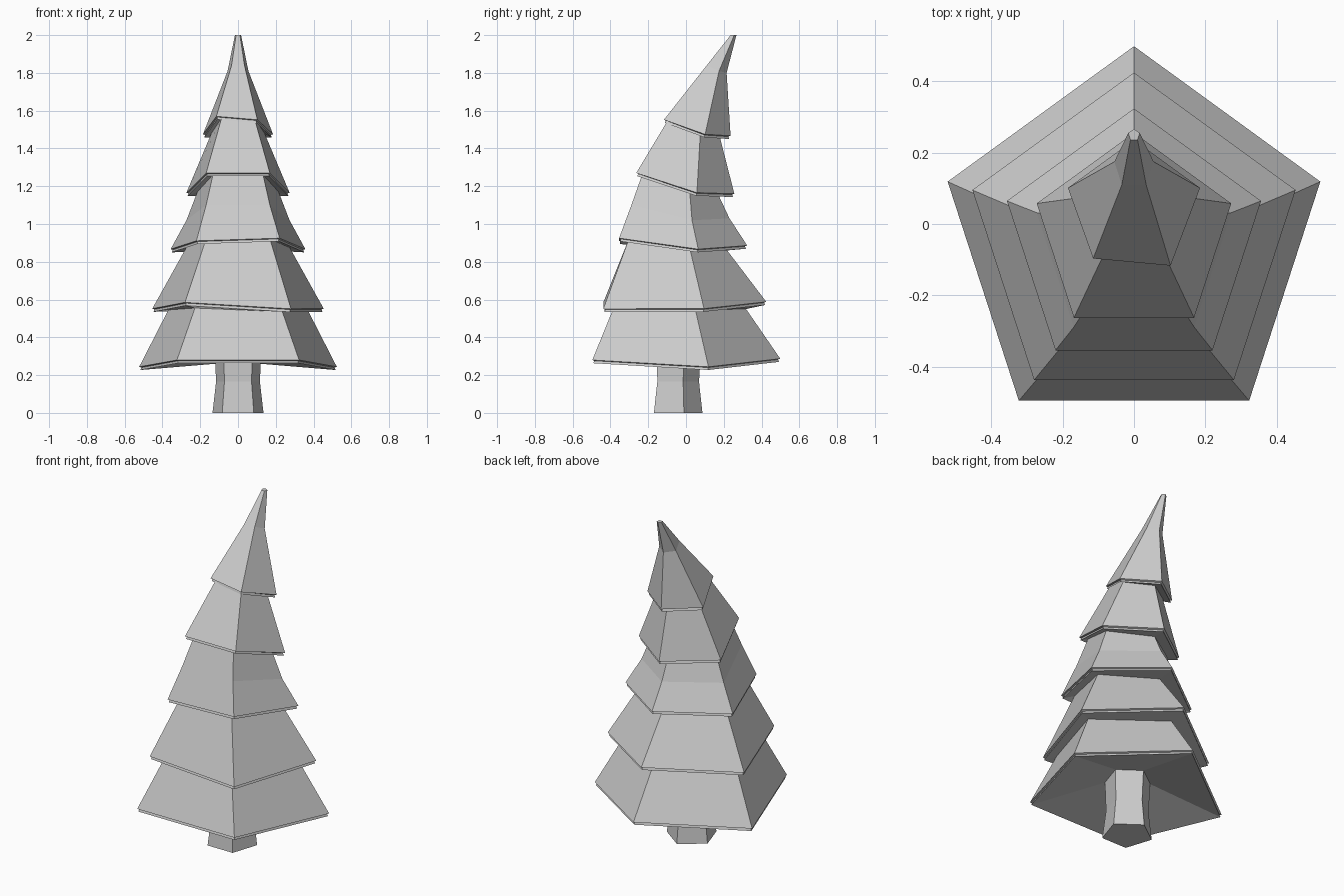
import bpy, bmesh
from math import sin, cos, radians

if "Cube" in bpy.data.objects:
    bpy.data.objects.remove(bpy.data.objects["Cube"])

ANGLES = [90, 162, 234, 306, 18]  # back, left, front left, front right, right


def ring(r, cy, front, side, back, front_l=None, shift=0):
    """Five-sided ring whose corners can sit at different heights."""
    fl = front if front_l is None else front_l
    zs = [back, side, fl, front, side]
    pts = [(r * cos(radians(a)), cy + r * sin(radians(a)), z)
           for a, z in zip(ANGLES, zs)]
    # slight twist of the front edge
    pts[2] = (pts[2][0], pts[2][1] + shift, pts[2][2])
    pts[3] = (pts[3][0] - shift * 0.6, pts[3][1], pts[3][2])
    return pts


def lofted(name, rings, cap_bottom=False, cap_top=False):
    bm = bmesh.new()
    loops = [[bm.verts.new(p) for p in r] for r in rings]
    for a, b in zip(loops, loops[1:]):
        for i in range(5):
            j = (i + 1) % 5
            bm.faces.new((a[i], a[j], b[j], b[i]))
    if cap_bottom:
        bm.faces.new(loops[0][::-1])
    if cap_top:
        bm.faces.new(loops[-1])
    mesh = bpy.data.meshes.new(name)
    bm.to_mesh(mesh)
    bm.free()
    obj = bpy.data.objects.new(name, mesh)
    bpy.context.collection.objects.link(obj)
    return obj


def lowered(spec, inset, drop):
    """Copy of a rim ring, pulled inwards and down."""
    r, cy, front, side, back, front_l, shift = spec
    return ring(r - inset, cy, front - drop, side - drop, back - drop,
                front_l - drop, shift)


# Each tier: rim ring, then the rings above it up to the next tier's underside
# (radius, centre y, front z, side z, back z, front left z, front twist)
tiers = [
    [(0.55, -0.051, 0.28, 0.244, 0.287, 0.28, 0), (0.388, -0.07, 0.555, 0.545, 0.55)],
    [(0.477, -0.052, 0.551, 0.552, 0.588, 0.585, 0), (0.288, -0.07, 0.92, 0.875, 0.86)],
    [(0.375, -0.051, 0.925, 0.867, 0.886, 0.911, 0), (0.287, -0.057, 1.10, 1.02, 1.03),
     (0.226, -0.05, 1.26, 1.17, 1.145)],
    [(0.287, -0.031, 1.27, 1.166, 1.16, 1.27, 0), (0.148, 0.03, 1.56, 1.48, 1.465)],
    [(0.195, 0.041, 1.552, 1.475, 1.467, 1.57, 0.02), (0.058, 0.157, 1.84, 1.81, 1.80),
     (0.017, 0.25, 2.0, 2.0, 2.0)],
]

# Foliage: underside start, then lip, notch, rim and slope for every tier
rings = [ring(0.13, -0.05, 0.345, 0.345, 0.345)]
for tier in tiers:
    rings.append(lowered(tier[0], 0.007, 0.017))
    rings.append(lowered(tier[0], 0.012, 0.004))
    rings += [ring(*t) for t in tier]
lofted("foliage", rings, cap_top=True)

# Trunk: slightly waisted
lofted("trunk", [ring(0.142, -0.055, 0, 0, 0),
                 ring(0.122, -0.053, 0.165, 0.165, 0.165),
                 ring(0.13, -0.05, 0.345, 0.345, 0.345)], cap_bottom=True)
